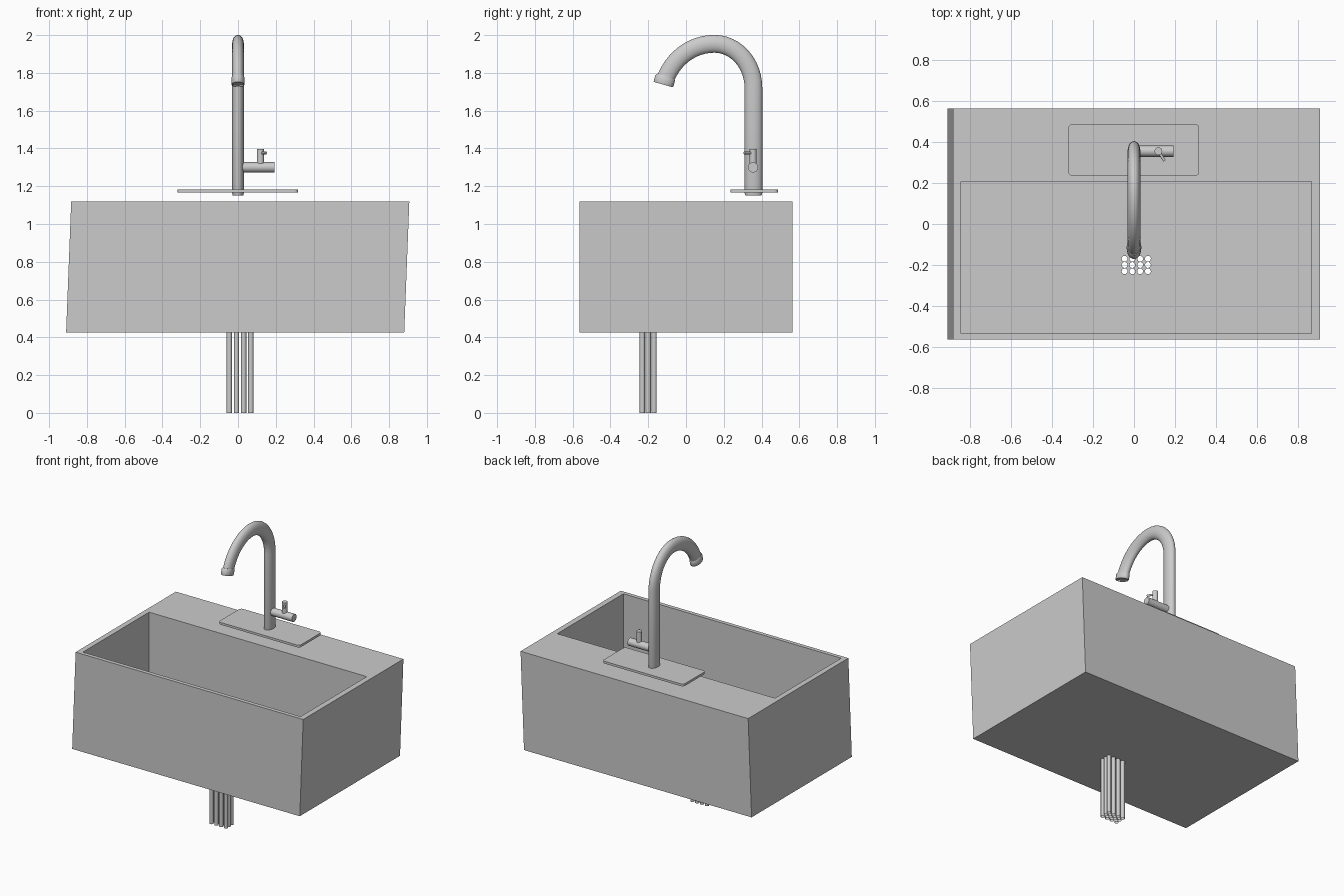
import bpy, bmesh, math
from mathutils import Vector

if "Cube" in bpy.data.objects:
    bpy.data.objects.remove(bpy.data.objects["Cube"])


def make_object(name, bm, smooth=False):
    bmesh.ops.recalc_face_normals(bm, faces=bm.faces[:])
    mesh = bpy.data.meshes.new(name)
    bm.to_mesh(mesh)
    bm.free()
    obj = bpy.data.objects.new(name, mesh)
    bpy.context.collection.objects.link(obj)
    bpy.ops.object.select_all(action='DESELECT')
    obj.select_set(True)
    bpy.context.view_layer.objects.active = obj
    if smooth:
        bpy.ops.object.shade_smooth_by_angle(angle=math.radians(35))
    return obj


def box(name, x0, x1, y0, y1, z0, z1, shear=0.0, corner=0.0):
    bm = bmesh.new()
    bmesh.ops.create_cube(bm, size=1)
    for v in bm.verts:
        top = v.co.z > 0
        v.co = Vector((x1 if v.co.x > 0 else x0,
                       y1 if v.co.y > 0 else y0,
                       z1 if top else z0))
        v.co.x += shear if top else 0
    if corner:
        edges = [e for e in bm.edges
                 if abs(e.verts[0].co.z - e.verts[1].co.z) > 1e-4]
        bmesh.ops.bevel(bm, geom=edges, offset=corner, segments=5,
                        profile=0.5, affect='EDGES')
    return make_object(name, bm)


def tube(name, stations, sides=24, caps=True):
    """Loft ellipses; each station is (centre, tangent, side axis, r_side, r_other)."""
    bm = bmesh.new()
    rings = []
    for c, t, s, rs, ro in stations:
        c, t, s = Vector(c), Vector(t).normalized(), Vector(s).normalized()
        n = t.cross(s)
        rings.append([bm.verts.new(c + s * rs * math.cos(a) + n * ro * math.sin(a))
                      for a in (2 * math.pi * i / sides for i in range(sides))])
    for a, b in zip(rings, rings[1:]):
        for i in range(sides):
            j = (i + 1) % sides
            bm.faces.new((a[i], a[j], b[j], b[i]))
    if caps:
        bm.faces.new(rings[0])
        bm.faces.new(rings[-1])
    return make_object(name, bm, True)


def rod(name, p, q, r, side, sides=24, caps=True):
    d = Vector(q) - Vector(p)
    return tube(name, [(p, d, side, r, r), (q, d, side, r, r)], sides, caps)


def cut(obj, cutter):
    mod = obj.modifiers.new("cut", 'BOOLEAN')
    mod.operation = 'DIFFERENCE'
    mod.solver = 'EXACT'
    mod.object = cutter
    bpy.context.view_layer.objects.active = obj
    bpy.ops.object.modifier_apply(modifier=mod.name)
    bpy.data.objects.remove(cutter)


X = (1, 0, 0)
FLOOR = 0.455

# Basin: leaning block with an upright rectangular cavity and a solid rear deck
basin = box("basin", -0.91, 0.88, -0.563, 0.563, 0.425, 1.12, shear=0.027)
cut(basin, box("cavity_cutter", -0.845, 0.867, -0.535, 0.208, FLOOR, 1.3))

# Drain: grid of open pipes below matching holes in the basin floor
for i in range(4):
    for j in range(3):
        x, y = -0.046 + i * 0.038, -0.231 + j * 0.031
        cut(basin, rod("hole_cutter", (x, y, 0.3), (x, y, 0.6), 0.0142, X, 16))
        rod(f"drain_pipe_{i}_{j}", (x, y, 0), (x, y, FLOOR), 0.014, X, 16, False)

# Mounting plate hovering over the deck
box("faucet_plate", -0.32, 0.318, 0.235, 0.487, 1.166, 1.182, corner=0.02)

# Faucet neck: upright oval pipe, then an arch made of two ellipse quarters
RX, RY = 0.031, 0.047
neck = [((0, 0.357, 1.15), (0, 0, 1), X, RX * 0.9, RY * 0.9),
        ((0, 0.357, 1.165), (0, 0, 1), X, RX, RY)]
for k in range(13):
    a = math.radians(90 * k / 12)
    neck.append(((0, 0.15 + 0.207 * math.cos(a), 1.72 + 0.234 * math.sin(a)),
                 (0, -0.207 * math.sin(a), 0.234 * math.cos(a)), X, RX, RY))
for k in range(1, 13):
    a = math.radians(90 + 70 * k / 12)
    neck.append(((0, 0.15 + 0.28 * math.cos(a), 1.654 + 0.3 * math.sin(a)),
                 (0, -0.28 * math.sin(a), 0.3 * math.cos(a)), X, RX, RY))
tube("faucet_neck", neck)

# Spout collar with a shallow recessed outlet
tip, d = Vector((0, -0.12, 1.738)), Vector((0, -0.27, -0.963)).normalized()
tube("spout_collar", [(tip + d * o, d, X, RX * s, RY * s) for o, s in
                      ((-0.047, 1.0), (-0.036, 1.15), (-0.004, 1.15),
                       (0, 1.1), (0, 0.98), (-0.008, 0.96))])

# Side valve with stem and small lever
rod("valve_body", (0.01, 0.355, 1.3), (0.193, 0.355, 1.3), 0.027, (0, 1, 0))
rod("valve_stem", (0.119, 0.355, 1.31), (0.119, 0.355, 1.396), 0.019, X)
rod("valve_lever", (0.112, 0.367, 1.376), (0.149, 0.308, 1.376), 0.007, (0, 0, 1), 12)
